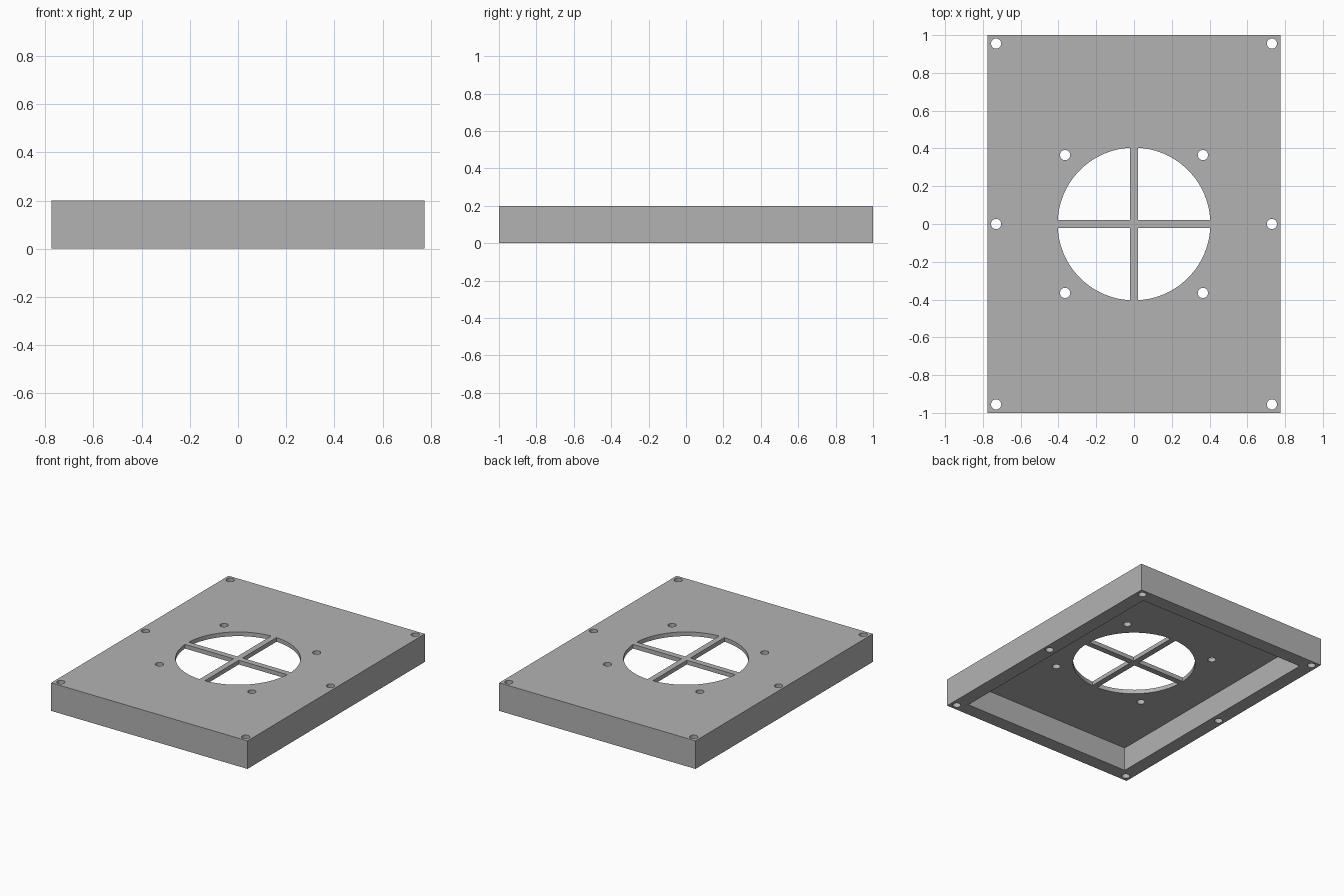
import bpy, bmesh, math

old = bpy.data.objects.get("Cube")
if old:
    bpy.data.objects.remove(old, do_unlink=True)

# Overall sizes
WIDTH, LENGTH, HEIGHT = 1.55, 2.0, 0.2
RIM, PLATE, ROUND = 0.1, 0.03, 0.008
OPENING, SCREW = 0.404, 0.027

grey = bpy.data.materials.new("plain_grey")
grey.use_nodes = True
colour = (0.45, 0.45, 0.45, 1)
grey.diffuse_color = colour
grey.node_tree.nodes["Principled BSDF"].inputs["Base Color"].default_value = colour


def finish(name, bm):
    mesh = bpy.data.meshes.new(name)
    bm.to_mesh(mesh)
    bm.free()
    mesh.materials.append(grey)
    obj = bpy.data.objects.new(name, mesh)
    bpy.context.collection.objects.link(obj)
    return obj


def box(name, size, bottom, top, edge_filter=None):
    """Box between two heights, with chosen top edges rounded."""
    bm = bmesh.new()
    bmesh.ops.create_cube(bm, size=1)
    for v in bm.verts:
        v.co.x *= size[0]
        v.co.y *= size[1]
        v.co.z = top if v.co.z > 0 else bottom
    if edge_filter:
        edges = [e for e in bm.edges
                 if all(v.co.z == top for v in e.verts) and edge_filter(e)]
        bmesh.ops.bevel(bm, geom=edges, offset=ROUND, segments=4,
                        profile=0.5, affect='EDGES')
    return finish(name, bm)


def cut_cylinder(target, x, y, radius, sides):
    bm = bmesh.new()
    bmesh.ops.create_cone(bm, cap_ends=True, segments=sides,
                          radius1=radius, radius2=radius, depth=1)
    bmesh.ops.translate(bm, vec=(x, y, 0.1), verts=bm.verts)
    cut(target, finish("cutter", bm))


def cut(target, cutter):
    mod = target.modifiers.new("cut", 'BOOLEAN')
    mod.operation = 'DIFFERENCE'
    mod.solver = 'EXACT'
    mod.object = cutter
    bpy.context.view_layer.objects.active = target
    bpy.ops.object.modifier_apply(modifier=mod.name)
    bpy.data.objects.remove(cutter, do_unlink=True)


# Hollow cover with a rim, open underneath
cover = box("cover", (WIDTH, LENGTH), 0, HEIGHT, lambda e: True)
cut(cover, box("cutter", (WIDTH - 2 * RIM, LENGTH - 2 * RIM), -0.1, HEIGHT - PLATE))

# Round opening, fan screw holes and rim screw holes
cut_cylinder(cover, 0, 0, OPENING, 96)
for sx in (-1, 1):
    for sy in (-1, 1):
        cut_cylinder(cover, sx * 0.365, sy * 0.365, SCREW, 32)
    for y in (-0.955, 0, 0.955):
        cut_cylinder(cover, sx * 0.73, y, SCREW, 32)

# Crossed guard bars with rounded upper edges
bar_size = (2 * OPENING, 0.042)
bars = []
for name, turn in (("guard_bar_across", 0), ("guard_bar_along", math.pi / 2)):
    bar = box(name, bar_size, HEIGHT - PLATE, HEIGHT,
              lambda e: abs(e.verts[0].co.y - e.verts[1].co.y) < 0.001)
    bar.rotation_euler.z = turn
    bars.append(bar)

# Smooth the curved walls, keep the edges crisp
bpy.ops.object.select_all(action='DESELECT')
for obj in [cover] + bars:
    obj.select_set(True)
bpy.context.view_layer.objects.active = cover
bpy.ops.object.shade_smooth_by_angle(angle=math.radians(30))
